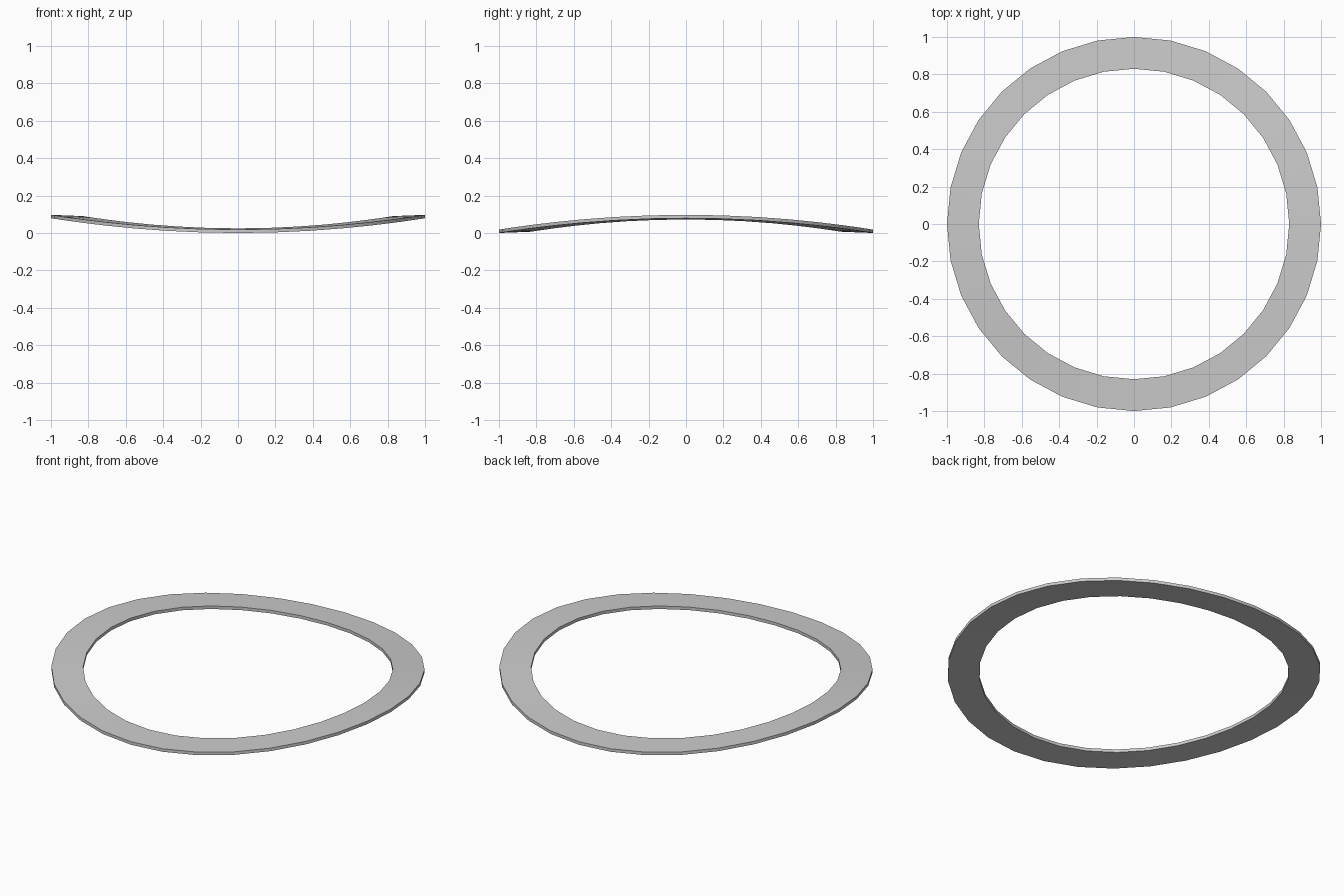
import bpy, bmesh, math

if "Cube" in bpy.data.objects:
    bpy.data.objects.remove(bpy.data.objects["Cube"])

SEGMENTS = 32
OUTER, INNER = 1.0, 0.83
THICK = 0.018
WAVE = 0.0395          # half the height of the wave at the outer rim

bm = bmesh.new()


def ring(radius, lift):
    """Closed loop of vertices that rises at the sides and dips front and back."""
    verts = []
    for i in range(SEGMENTS):
        a = 2 * math.pi * i / SEGMENTS
        z = WAVE + WAVE * radius * math.cos(2 * a) + lift
        verts.append(bm.verts.new((radius * math.cos(a), radius * math.sin(a), z)))
    return verts


# Rectangular cross-section carried around the washer
loops = [ring(INNER, 0), ring(OUTER, 0), ring(OUTER, THICK), ring(INNER, THICK)]
for k in range(4):
    a, b = loops[k], loops[(k + 1) % 4]
    for i in range(SEGMENTS):
        j = (i + 1) % SEGMENTS
        bm.faces.new((a[i], a[j], b[j], b[i]))
bmesh.ops.recalc_face_normals(bm, faces=bm.faces)

mesh = bpy.data.meshes.new("wave_washer")
bm.to_mesh(mesh)
bm.free()
washer = bpy.data.objects.new("wave_washer", mesh)
bpy.context.collection.objects.link(washer)

# Smooth faces with sharp rims
bpy.context.view_layer.objects.active = washer
washer.select_set(True)
bpy.ops.object.shade_smooth_by_angle(angle=math.radians(30))
